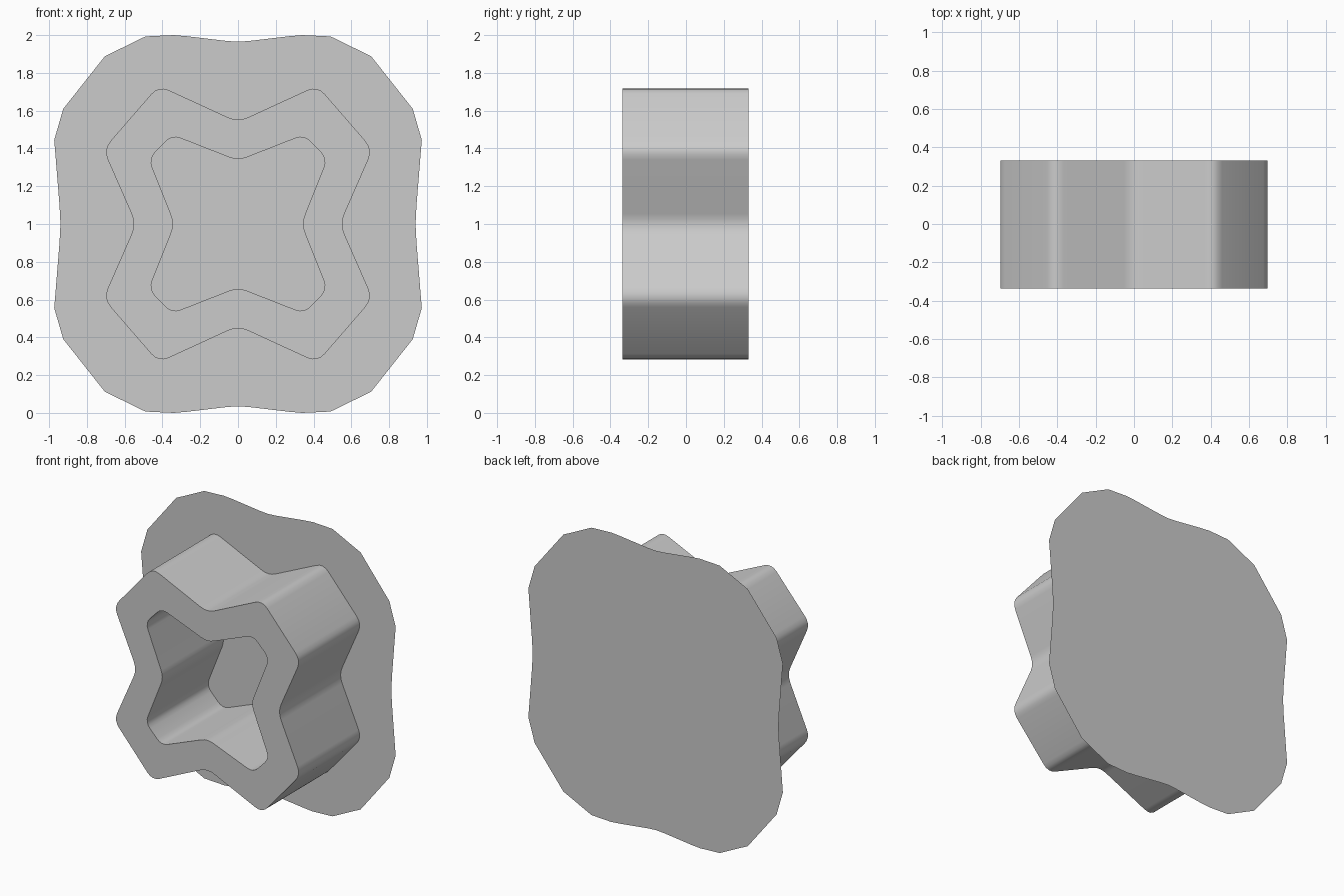
import bpy
import bmesh
from mathutils import Vector

if "Cube" in bpy.data.objects:
    bpy.data.objects.remove(bpy.data.objects["Cube"])

FRONT, BACK, INLAY = -0.335, 0.332, 0.335


def mirrored(quarter):
    """Closed clockwise loop from a top-to-right quarter (x, height above centre)."""
    right = quarter + [(x, -z) for x, z in reversed(quarter[:-1])]
    return right + [(-x, z) for x, z in reversed(right[1:-1])]


def rounded(points, trim, steps=4):
    """Replace every corner with a short curve."""
    out = []
    pts = [Vector(p) for p in points]
    for i, p in enumerate(pts):
        a = p + (pts[i - 1] - p).normalized() * trim
        b = p + (pts[(i + 1) % len(pts)] - p).normalized() * trim
        for s in range(steps + 1):
            t = s / steps
            out.append(tuple(a * (1 - t) ** 2 + p * 2 * t * (1 - t) + b * t ** 2))
    return out


def build(name, loops, cap=False):
    """Skin a list of (outline, y) loops; optionally fill the single outline."""
    bm = bmesh.new()
    rows = [[bm.verts.new((x, y, z + 1)) for x, z in pts] for pts, y in loops]
    for a, b in zip(rows, rows[1:]):
        n = len(a)
        for i in range(n):
            j = (i + 1) % n
            bm.faces.new((b[i], b[j], a[j], a[i]))
    if cap:
        bm.faces.new(rows[0])
    mesh = bpy.data.meshes.new(name)
    bm.to_mesh(mesh)
    bm.free()
    obj = bpy.data.objects.new(name, mesh)
    bpy.context.collection.objects.link(obj)
    return obj


# Hollow four-lobed tube
outer = rounded(mirrored([(0, .54), (.42, .733), (.713, .395), (.54, 0)]), .06)
inner = rounded(mirrored([(0, .335), (.35, .472), (.472, .345), (.335, 0)]), .05)
tube = build("lobed_tube", [(outer, BACK), (outer, FRONT), (inner, FRONT), (inner, BACK)])
bpy.context.view_layer.objects.active = tube
tube.select_set(True)
bpy.ops.object.shade_smooth_by_angle()

# Flat wavy back plate
plate = mirrored([(0, .965), (.06, .969), (.27, .994), (.34, 1.0), (.49, .993),
                  (.705, .888), (.925, .61), (.973, .445), (.966, .36),
                  (.945, .1), (.94, 0)])
build("back_plate", [(plate, BACK)], cap=True)

# Thin star-shaped band on the back of the plate
band_in = mirrored([(0, .377), (.375, .51), (.505, .305), (.405, 0)])
band_out = mirrored([(0, .46), (.40, .61), (.575, .385), (.48, 0)])
build("back_band", [(band_in, INLAY), (band_out, INLAY)])
